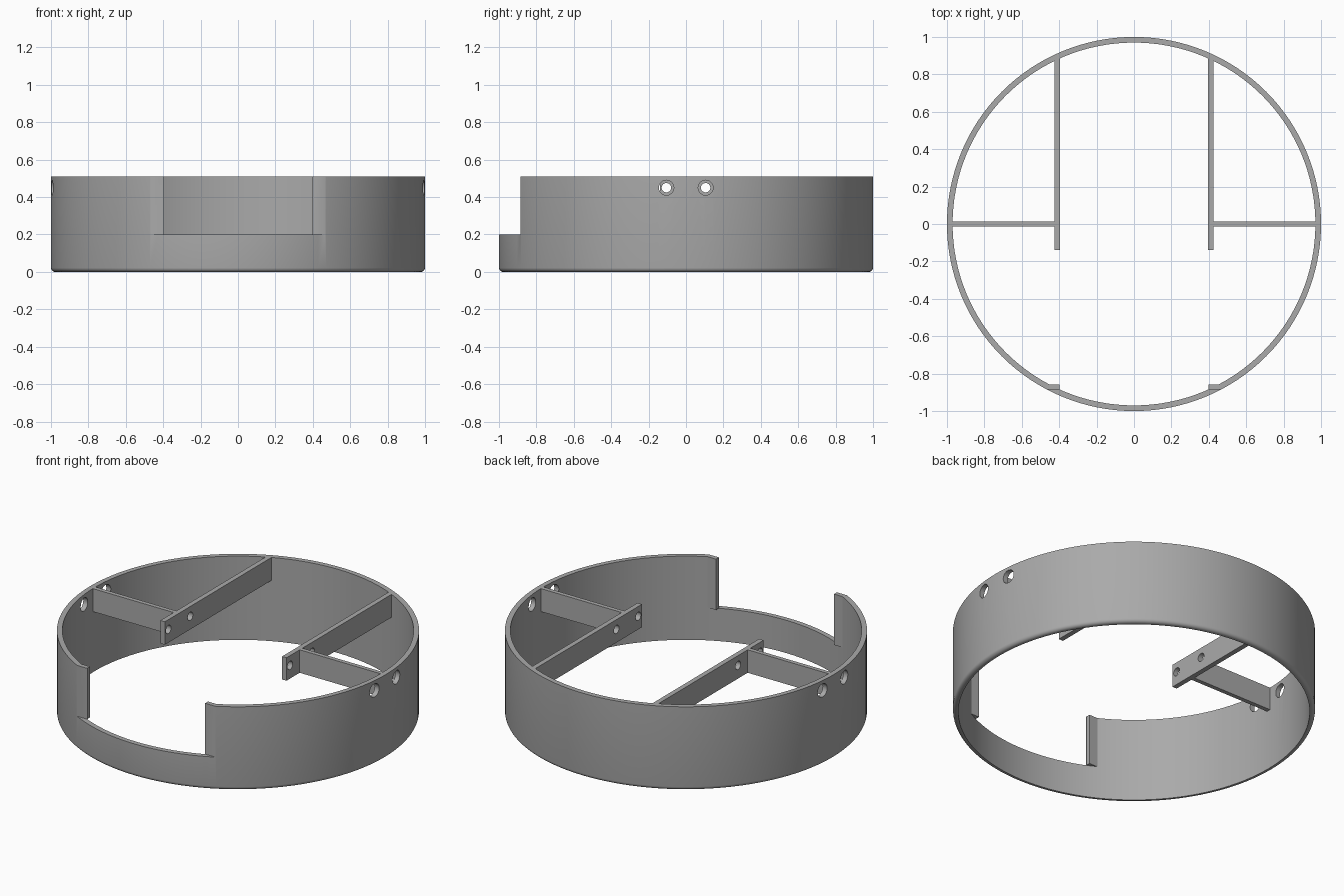
import bpy, bmesh, math
from mathutils import Matrix, Vector

cube = bpy.data.objects.get("Cube")
if cube:
    bpy.data.objects.remove(cube, do_unlink=True)

HEIGHT, INNER, SEGMENTS = 0.51, 0.97, 128
BEAM_Z = 0.37
HOLE_Z, HOLE_Y = 0.45, 0.105

grey = bpy.data.materials.new("plain grey")
grey.use_nodes = True
grey.diffuse_color = (0.4, 0.4, 0.4, 1)
grey.node_tree.nodes["Principled BSDF"].inputs["Base Color"].default_value = (0.4, 0.4, 0.4, 1)


def make_object(name, bm):
    bmesh.ops.recalc_face_normals(bm, faces=bm.faces)
    mesh = bpy.data.meshes.new(name)
    bm.to_mesh(mesh)
    bm.free()
    mesh.materials.append(grey)
    obj = bpy.data.objects.new(name, mesh)
    bpy.context.collection.objects.link(obj)
    return obj


def box(name, low, high):
    low, high = Vector(low), Vector(high)
    bm = bmesh.new()
    place = Matrix.Translation((low + high) / 2) @ Matrix.Diagonal((high - low).to_4d())
    bmesh.ops.create_cube(bm, size=1, matrix=place)
    return make_object(name, bm)


def cylinder(name, radius, length, segments, matrix):
    bm = bmesh.new()
    bmesh.ops.create_cone(bm, cap_ends=True, segments=segments, radius1=radius,
                          radius2=radius, depth=length, matrix=matrix)
    return make_object(name, bm)


def lathe(name, profile):
    bm = bmesh.new()
    loop = [bm.verts.new((0, r, z)) for r, z in profile]
    edges = [bm.edges.new((a, b)) for a, b in zip(loop, loop[1:] + loop[:1])]
    bmesh.ops.spin(bm, geom=loop + edges, cent=(0, 0, 0), axis=(0, 0, 1),
                   angle=math.tau, steps=SEGMENTS, use_duplicate=False)
    bmesh.ops.remove_doubles(bm, verts=bm.verts, dist=0.0001)
    return make_object(name, bm)


def boolean(obj, helper, operation):
    helper.hide_render = True
    mod = obj.modifiers.new("cut", "BOOLEAN")
    mod.operation, mod.solver, mod.object = operation, "EXACT", helper


# Cutters: front opening, wall holes, beam holes, and the inside of the ring
helpers = []
opening = box("opening_cutter", (-0.7, -1.2, 0.2), (0.7, -0.885, 0.8))
inside = cylinder("inside_trimmer", INNER + 0.001, 2, SEGMENTS, Matrix.Identity(4))
helpers += [opening, inside]
wall_drills, beam_drills = [], []
for y in (-HOLE_Y, HOLE_Y):
    place = Matrix.Translation((0, y, HOLE_Z)) @ Matrix.Rotation(math.pi / 2, 4, "Y")
    wall_drills.append(cylinder("wall_drill", 0.04, 3, 32, place))
    beam_drills.append(cylinder("beam_drill", 0.025, 1.4, 32, place))
helpers += wall_drills + beam_drills

# Ring wall with a rounded lower outer edge
fillet = 0.022
profile = [(INNER, 0), (INNER, HEIGHT), (1, HEIGHT)]
for i in range(6):
    a = i / 5 * math.pi / 2
    profile.append((1 - fillet + fillet * math.cos(a), fillet - fillet * math.sin(a)))
ring = lathe("ring_wall", profile)
boolean(ring, opening, "DIFFERENCE")
for drill in wall_drills:
    boolean(ring, drill, "DIFFERENCE")
parts = [ring]

# Inner beams, cross braces and opening tabs on both sides
for side, s in (("left", 1), ("right", -1)):
    def side_box(name, x0, x1, y0, y1, z0):
        xs = sorted((s * x0, s * x1))
        part = box(side + "_" + name, (xs[0], y0, z0), (xs[1], y1, HEIGHT))
        boolean(part, inside, "INTERSECT")
        parts.append(part)
        return part

    beam = side_box("long_beam", 0.395, 0.425, -0.14, 0.95, BEAM_Z)
    for drill in beam_drills:
        boolean(beam, drill, "DIFFERENCE")
    side_box("cross_brace", 0.425, 1.1, -0.013, 0.013, BEAM_Z)
    side_box("opening_tab", 0.398, 0.6, -0.885, -0.857, 0.2)

# Apply the cuts, then smooth the curved walls
for part in parts:
    bpy.ops.object.select_all(action="DESELECT")
    part.select_set(True)
    bpy.context.view_layer.objects.active = part
    bpy.ops.object.convert(target="MESH")
    bpy.ops.object.shade_smooth_by_angle(angle=math.radians(30))
for helper in helpers:
    bpy.data.objects.remove(helper, do_unlink=True)
